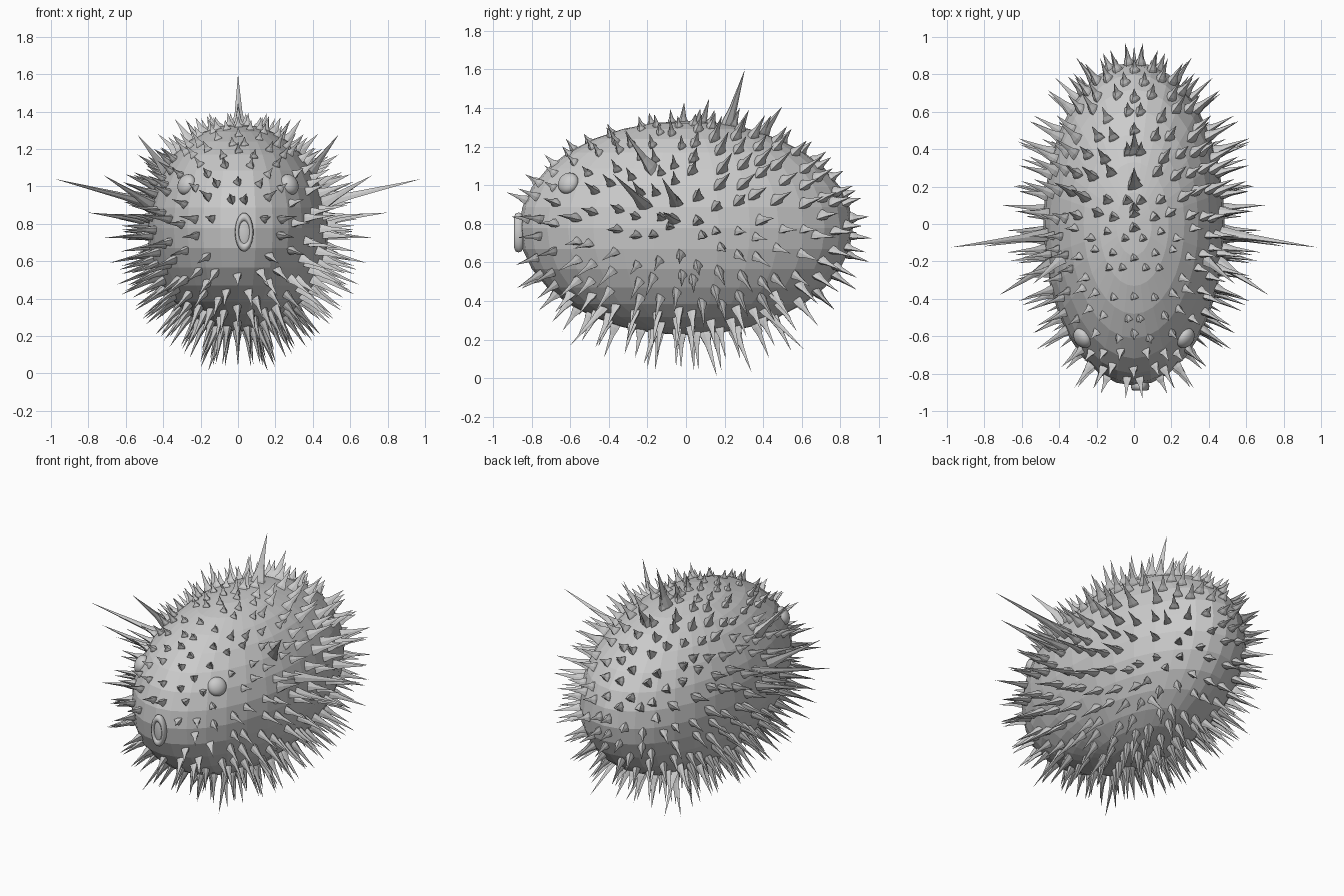
import bpy, bmesh, math, random
from mathutils import Vector

if "Cube" in bpy.data.objects:
    bpy.data.objects.remove(bpy.data.objects["Cube"])

random.seed(4)
AX = Vector((0.485, 0.865, 0.555))
CEN = Vector((0, 0, 0.778))


def ellipsoid(name, loc, scale, seg, rings, smooth=False):
    bpy.ops.mesh.primitive_uv_sphere_add(segments=seg, ring_count=rings, location=loc)
    ob = bpy.context.object
    ob.name = name
    ob.scale = scale
    if smooth:
        bpy.ops.object.shade_smooth()
    return ob


def on_body(s):
    return CEN + Vector((s.x * AX.x, s.y * AX.y, s.z * AX.z))


def spine(bm, base, tip, r, sides=6):
    # tapered thorn with a flared, slightly irregular root
    d = (tip - base)
    u = d.normalized()
    a = u.orthogonal().normalized()
    b = u.cross(a)
    rings = []
    for t, k in ((-0.12, 1.0), (0.08, 0.9), (0.3, 0.5), (0.65, 0.25)):
        ring = []
        for i in range(sides):
            ang = 2 * math.pi * i / sides
            rr = r * k * (1.2 if i % 2 else 0.8)
            ring.append(bm.verts.new(base + d * t + (a * math.cos(ang) + b * math.sin(ang)) * rr))
        rings.append(ring)
    apex = bm.verts.new(tip)
    for lo, hi in zip(rings, rings[1:]):
        for i in range(sides):
            j = (i + 1) % sides
            bm.faces.new((lo[i], lo[j], hi[j], hi[i]))
    for i in range(sides):
        bm.faces.new((rings[-1][i], rings[-1][(i + 1) % sides], apex))


def spine_object(name, specs):
    # specs: (base, tip, radius); off-centre spines are mirrored across x = 0
    bm = bmesh.new()
    for base, tip, r in specs:
        spine(bm, base, tip, r)
        if abs(base.x) > 0.01:
            spine(bm, Vector((-base.x, base.y, base.z)), Vector((-tip.x, tip.y, tip.z)), r)
    bmesh.ops.recalc_face_normals(bm, faces=bm.faces)
    me = bpy.data.meshes.new(name)
    bm.to_mesh(me)
    bm.free()
    ob = bpy.data.objects.new(name, me)
    bpy.context.collection.objects.link(ob)
    return ob


# body
ellipsoid("body", CEN, AX, 32, 16)

# eyes: flattened domes lying on the skin
EYE = Vector((0.275, -0.61, 1.01))
for side, sx in (("left", -1), ("right", 1)):
    eye = ellipsoid(side + "_eye", (sx * EYE.x, EYE.y, EYE.z), (0.058, 0.058, 0.04), 24, 12, True)
    eye.rotation_euler = Vector((sx * 0.7, -0.5, 0.4)).to_track_quat('Z', 'Y').to_euler()

# mouth: oval lip ring with a shallow disc inside
MOUTH = Vector((0.033, -0.868, 0.755))
bpy.ops.mesh.primitive_torus_add(location=MOUTH, rotation=(math.pi / 2, 0, 0), major_segments=28,
                                 minor_segments=8, major_radius=0.04, minor_radius=0.012)
lips = bpy.context.object
lips.name = "lips"
lips.scale = (0.95, 2.0, 1.9)
bpy.ops.object.shade_smooth()
ellipsoid("mouth_inside", MOUTH, (0.035, 0.015, 0.08), 24, 8, True)

# body spines: staggered rings along the length
specs = []
RINGS = 20
for k in range(RINGS):
    th = math.pi * (k + 0.5) / RINGS
    th += 0.12 * math.sin(2 * th)
    half = max(2, round(15 * math.sin(th)))
    for i in range(half + 1):
        odd = k % 2
        if odd and i == half:
            continue
        f = (i + 0.5 * odd) / half
        edge = f in (0.0, 1.0)
        if not edge:
            f += random.uniform(-0.2, 0.2) / half
        tt = th + random.uniform(-0.04, 0.04)
        ph = math.pi * f
        s = Vector((math.sin(tt) * math.sin(ph), -math.cos(tt), math.sin(tt) * math.cos(ph)))
        if edge:
            s.x = 0
        base = on_body(s)
        if (base - EYE).length < 0.085 or (base - MOUTH).length < 0.11:
            continue
        length = 0.085 + 0.1 * abs(s.x) ** 1.3 + 0.1 * max(0, -s.z) ** 1.5
        if s.z > 0.35 and s.y < 0.1:
            length *= 0.65
        length = min(length * random.uniform(0.75, 1.25), 0.2 if s.z < -0.5 else 0.25)
        # spines stand between the skin normal and the radial direction
        d = Vector((s.x / AX.x, s.y / AX.y, s.z / AX.z)).normalized() + s
        if s.z > 0.3 and s.y > 0:
            d.y += 0.35
        r = 0.023 + (0.006 if s.y > 0 and s.z > 0 else 0) + 0.02 * (length - 0.1)
        specs.append((base, base + d.normalized() * length, r))
spine_object("body_spines", specs)

# long flank spines and belly spines
long_pairs = [
    ((0.45, -0.05, 0.91), (0.98, -0.125, 1.04), 0.036),
    ((0.47, -0.06, 0.82), (0.80, -0.12, 0.86), 0.032),
    ((0.45, -0.21, 0.90), (0.72, -0.38, 1.06), 0.036),
    ((0.38, -0.18, 1.08), (0.54, -0.32, 1.28), 0.036),
    ((0.08, 0.10, 0.24), (0.16, 0.16, 0.01), 0.03),
    ((0.10, 0.25, 0.27), (0.20, 0.34, 0.03), 0.028),
    ((0.10, -0.15, 0.26), (0.19, -0.22, 0.07), 0.028),
    ((0.2, 0.4, 0.36), (0.27, 0.61, 0.15), 0.026),
    ((0.2, -0.42, 0.37), (0.28, -0.6, 0.17), 0.026),
]
spine_object("long_spines", [(Vector(a), Vector(b), r) for a, b, r in long_pairs])

# tall back spine and the row beside it
top = [((0, 0.21, 1.3), (0, 0.305, 1.6), 0.042), ((0, 0.39, 1.26), (0, 0.50, 1.41), 0.038),
       ((0, 0.08, 1.31), (0, 0.12, 1.45), 0.032), ((0, -0.02, 1.32), (0, -0.01, 1.43), 0.032)]
spine_object("back_spines", [(Vector(a), Vector(b), r) for a, b, r in top])
